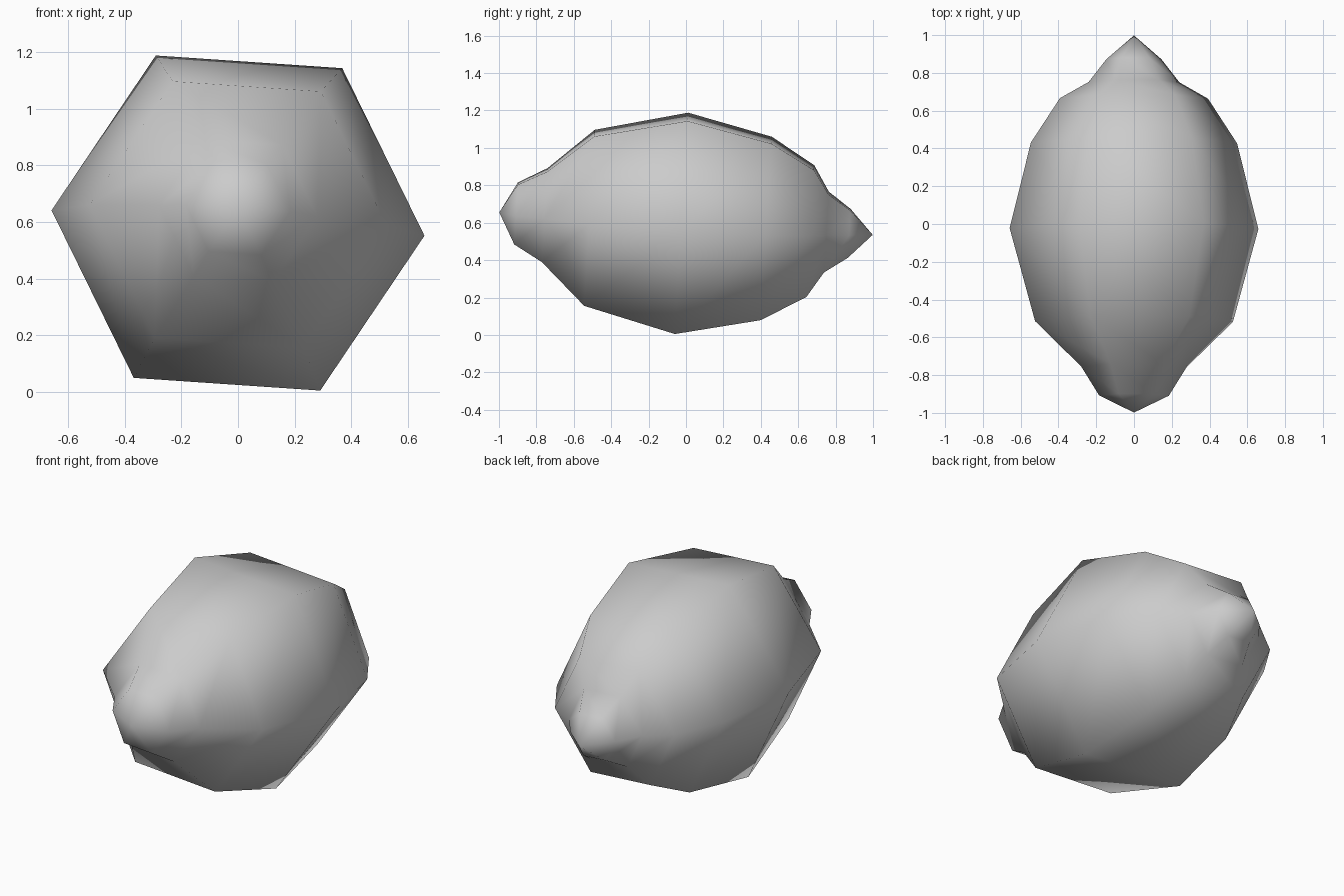
import bpy, bmesh, math
from mathutils import Matrix

cube = bpy.data.objects.get("Cube")
if cube:
    bpy.data.objects.remove(cube, do_unlink=True)

SIDES = 6
TWIST = math.radians(-3.9)
TILT = -0.06
CENTRE_Z = 0.595

# Rings as (distance along the fruit, radius), front to back
PROFILE = [(-0.91, 0.185), (-0.757, 0.28), (-0.517, 0.525), (-0.024, 0.66),
           (0.43, 0.547), (0.666, 0.393), (0.752, 0.241), (0.874, 0.146)]

# Skin material
skin = bpy.data.materials.new("plain grey")
skin.use_nodes = True
grey = (0.6, 0.6, 0.6, 1)
skin.diffuse_color = grey
skin.node_tree.nodes["Principled BSDF"].inputs["Base Color"].default_value = grey

# Six-sided body with a nub at each end
bm = bmesh.new()
rings = []
for y, r in PROFILE:
    angles = [TWIST + math.tau * i / SIDES for i in range(SIDES)]
    rings.append([bm.verts.new((r * math.cos(a), y, r * math.sin(a))) for a in angles])
for a, b in zip(rings, rings[1:]):
    for i in range(SIDES):
        j = (i + 1) % SIDES
        bm.faces.new((a[i], a[j], b[j], b[i]))

# Pointed ends
for ring, y in ((rings[0], -1), (rings[-1], 1)):
    tip = bm.verts.new((0, y, 0))
    for i in range(SIDES):
        bm.faces.new((ring[i], ring[(i + 1) % SIDES], tip))

# Lean the long axis slightly and lift it onto the ground
bm.transform(Matrix.Translation((0, 0, CENTRE_Z)) @ Matrix.Rotation(TILT, 4, "X"))
bmesh.ops.recalc_face_normals(bm, faces=bm.faces[:])
for f in bm.faces:
    f.smooth = True

mesh = bpy.data.meshes.new("lemon")
bm.to_mesh(mesh)
bm.free()
mesh.materials.append(skin)
lemon = bpy.data.objects.new("lemon", mesh)
bpy.context.collection.objects.link(lemon)
